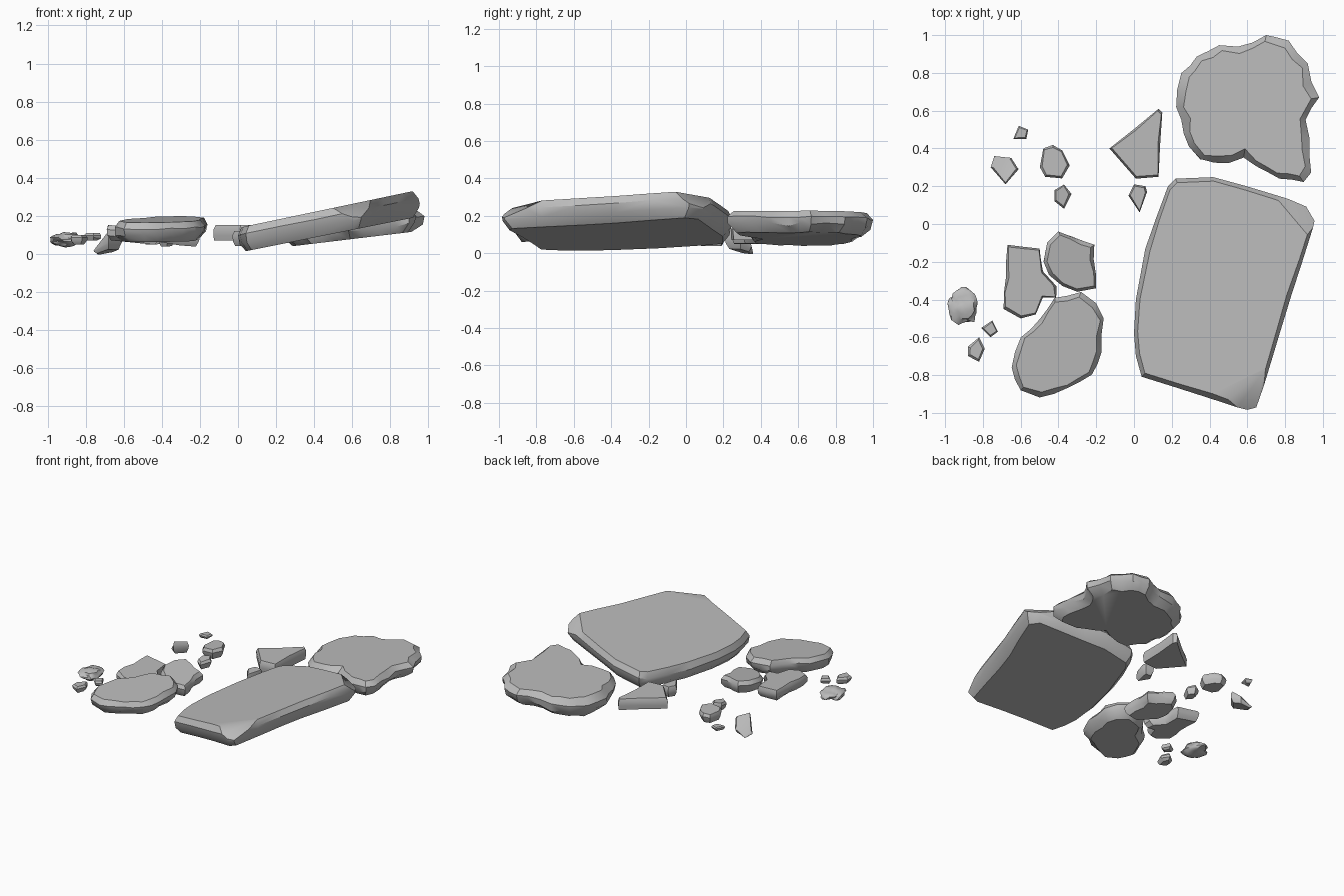
import bpy, bmesh, math, random
from mathutils import Vector, noise

cube = bpy.data.objects.get("Cube")
if cube:
    bpy.data.objects.remove(cube, do_unlink=True)

random.seed(4)

stone = bpy.data.materials.new("stone grey")
stone.use_nodes = True
stone.diffuse_color = (.5, .5, .5, 1)
stone.node_tree.nodes["Principled BSDF"].inputs["Base Color"].default_value = (.5, .5, .5, 1)


def refine(outline, step, rough):
    """Split the outline into short edges and wobble the new points."""
    points = []
    for i, start in enumerate(outline):
        a, b = Vector(start), Vector(outline[(i + 1) % len(outline)])
        count = max(1, round((b - a).length / step))
        side = Vector((b.y - a.y, a.x - b.x)).normalized()
        for k in range(count):
            wobble = random.uniform(-rough, rough) if k else 0
            points.append(a.lerp(b, k / count) + side * wobble)
    return points


def slab(name, outline, bottom, top, under=.04, over=.02, rough=.006, step=.08, chops=()):
    """Broken slab between two tilted planes, each given as height, x slope, y slope.

    under and over are how far the bottom and top faces shrink from the rim."""
    rim = refine(outline, step, rough)
    centre = sum(rim, Vector((0, 0))) / len(rim)
    # rings from the bottom face to the top face: shrink, height share, wobble
    rings = ((under, 0, rough), (under * .2, .35, rough),
             (0, .7, rough * .5), (over, 1, rough))
    bm = bmesh.new()
    layers = []
    for shrink, share, wobble in rings:
        layer = []
        for p in rim:
            inward = centre - p
            amount = shrink + random.uniform(-wobble, wobble)
            q = p + inward.normalized() * max(0, amount)
            low, high = (h + sx * (q.x - centre.x) + sy * (q.y - centre.y)
                         for h, sx, sy in (bottom, top))
            lift = random.uniform(-wobble, wobble) if 0 < share < 1 else 0
            layer.append(bm.verts.new((q.x, q.y, low + (high - low) * share + lift)))
        layers.append(layer)
    for lower, upper in zip(layers, layers[1:]):
        for i in range(len(rim)):
            j = (i + 1) % len(rim)
            bm.faces.new((lower[i], lower[j], upper[j], upper[i]))
    bm.faces.new(layers[0][::-1])
    bm.faces.new(layers[-1])
    # knock off corners with flat cuts
    for point, normal in chops:
        geom = bm.verts[:] + bm.edges[:] + bm.faces[:]
        cut = bmesh.ops.bisect_plane(bm, geom=geom, plane_co=point, plane_no=normal, clear_outer=True)
        edges = [e for e in cut["geom_cut"] if isinstance(e, bmesh.types.BMEdge)]
        bmesh.ops.holes_fill(bm, edges=edges)
    bmesh.ops.recalc_face_normals(bm, faces=bm.faces[:])
    mesh = bpy.data.meshes.new(name)
    bm.to_mesh(mesh)
    bm.free()
    mesh.materials.append(stone)
    obj = bpy.data.objects.new(name, mesh)
    bpy.context.collection.objects.link(obj)
    bpy.ops.object.select_all(action="DESELECT")
    obj.select_set(True)
    bpy.context.view_layer.objects.active = obj
    bpy.ops.object.shade_smooth_by_angle(angle=math.radians(35))
    return obj


# large tilted slab
slab("large_slab",
     [(0, -.58), (.01, -.7), (.04, -.81), (.6, -.99), (.65, -.98), (.96, .02), (.92, .1),
      (.42, .25), (.22, .24), (.18, .2), (.06, -.13), (.01, -.4)],
     bottom=(.095, .2, 0), top=(.23, .21, 0), under=.05, over=.025, rough=.004, step=.2,
     chops=[((.58, -.9, .24), (.2, -.5, 1)), ((.88, .04, .29), (.5, .6, 1))])

# round slab behind it
slab("round_slab",
     [(.22, .62), (.25, .8), (.33, .89), (.45, .95), (.55, .94), (.7, 1), (.82, .97),
      (.92, .85), (.94, .75), (.98, .67), (.91, .55), (.93, .45), (.94, .27), (.9, .22),
      (.77, .24), (.65, .3), (.58, .35), (.5, .32), (.35, .34), (.29, .41)],
     bottom=(.08, .12, 0), top=(.21, .06, 0), under=.06, over=.04, rough=.01)

# three middle slabs on the right
slab("oval_slab",
     [(-.65, -.76), (-.6, -.6), (-.5, -.5), (-.42, -.39), (-.28, -.36), (-.2, -.42),
      (-.16, -.5), (-.17, -.68), (-.22, -.8), (-.35, -.87), (-.5, -.92), (-.6, -.88)],
     bottom=(.07, 0, .04), top=(.18, 0, .07), under=.05, over=.025, rough=.008)
slab("square_slab",
     [(-.48, -.2), (-.46, -.1), (-.4, -.04), (-.21, -.11), (-.2, -.34), (-.3, -.36),
      (-.38, -.33), (-.45, -.27)],
     bottom=(.06, -.1, .1), top=(.15, -.1, .1), under=.03, over=.02)
slab("long_slab",
     [(-.69, -.45), (-.67, -.11), (-.5, -.13), (-.48, -.25), (-.41, -.33), (-.41, -.39),
      (-.48, -.39), (-.52, -.48), (-.6, -.5)],
     bottom=(.06, -.1, 0), top=(.14, -.1, 0), under=.03, over=.012)

# sharp kite shaped shard
slab("kite_shard", [(-.13, .4), (.13, .61), (.15, .59), (.13, .25), (.01, .24)],
     bottom=(.07, 0, 0), top=(.15, 0, 0), under=.005, over=.012, rough=.002, step=.15)

# small fragments: outline, bottom height, top height, top slopes
fragments = {
    "fragment_beside_shard": ([(-.03, .15), (0, .21), (.06, .2), (.07, .17), (.03, .06)], .04, .12, 0, 0),
    "fragment_dark_wedge": ([(-.76, .3), (-.74, .36), (-.65, .35), (-.61, .29), (-.68, .21)], .01, .065, .55, -.6),
    "fragment_back": ([(-.64, .45), (-.61, .52), (-.56, .5), (-.57, .45)], .07, .1, 0, 0),
    "fragment_round": ([(-.5, .3), (-.48, .4), (-.43, .42), (-.38, .39), (-.34, .31), (-.38, .24), (-.47, .25)],
                       .05, .12, .1, 0),
    "fragment_inner": ([(-.42, .18), (-.37, .21), (-.33, .16), (-.37, .08), (-.42, .12)], .04, .1, 0, .1),
    "fragment_chip": ([(-.81, -.55), (-.75, -.51), (-.72, -.57), (-.76, -.6)], .07, .11, 0, 0),
    "fragment_front": ([(-.88, -.65), (-.82, -.6), (-.79, -.66), (-.82, -.73), (-.88, -.7)], .05, .1, 0, 0),
}
for name, (outline, low, high, sx, sy) in fragments.items():
    slab(name, outline, bottom=(low, sx * .3, sy * .3), top=(high, sx, sy), under=.02, over=.012, rough=.004, step=.09)

# lumpy pebble
bpy.ops.mesh.primitive_ico_sphere_add(subdivisions=3, radius=1, location=(-.9, -.435, .075))
pebble = bpy.context.object
pebble.name = "lumpy_pebble"
for v in pebble.data.vertices:
    v.co *= 1 + .35 * noise.noise(v.co * 1.7)
    v.co = (v.co.x * .08, v.co.y * .088, v.co.z * .036)
pebble.data.materials.append(stone)
bpy.ops.object.shade_smooth_by_angle(angle=math.radians(35))
